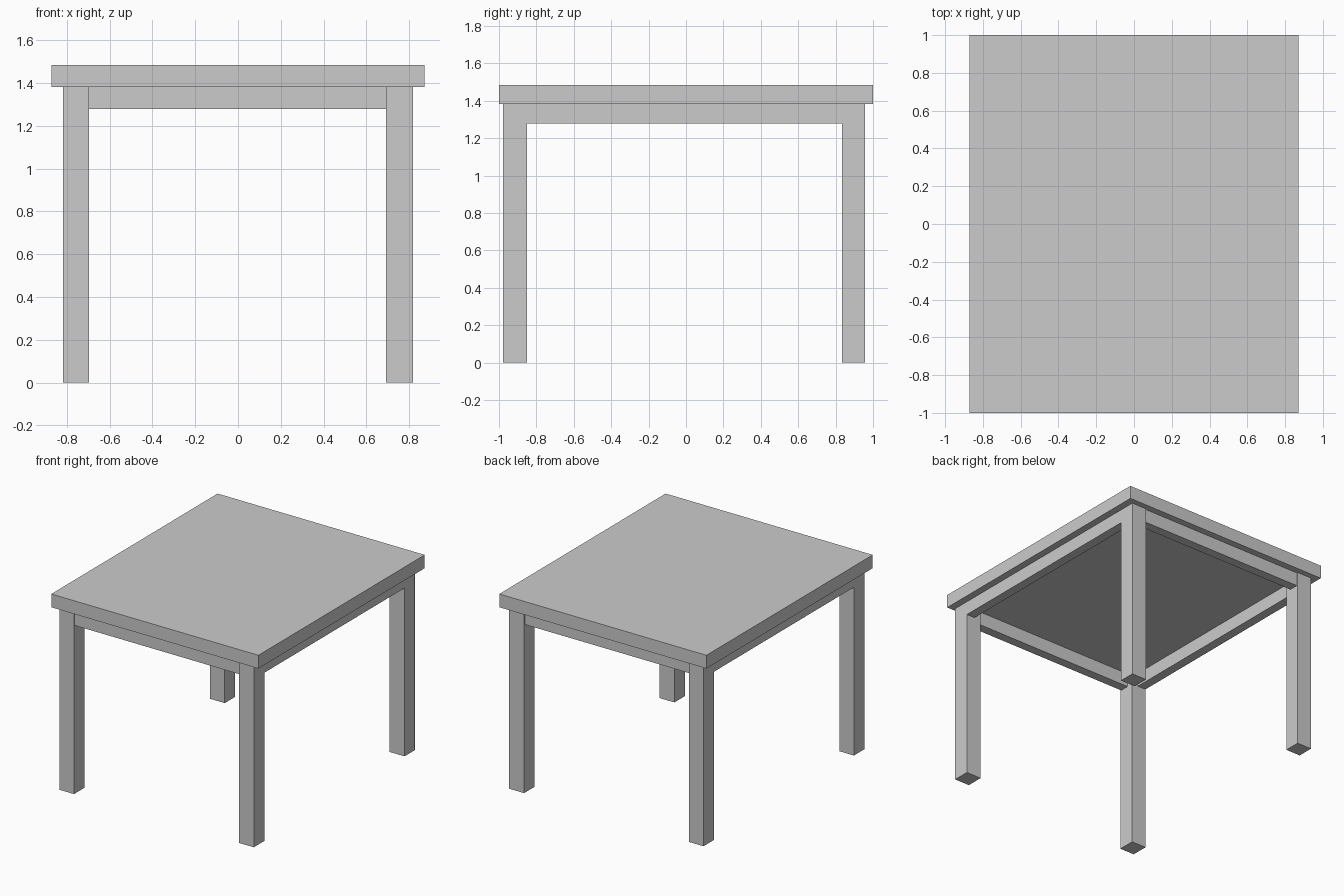
import bpy

if "Cube" in bpy.data.objects:
    bpy.data.objects.remove(bpy.data.objects["Cube"])


def box(name, x, y, z):
    """Axis-aligned box from (min, max) ranges."""
    bpy.ops.mesh.primitive_cube_add(
        size=1, location=[(a + b) / 2 for a, b in (x, y, z)])
    ob = bpy.context.object
    ob.name = name
    ob.scale = [b - a for a, b in (x, y, z)]
    bpy.ops.object.transform_apply(location=False, rotation=False, scale=True)
    return ob


# Key heights and leg footprints
APRON_Z, TOP_Z, HEIGHT = 1.28, 1.383, 1.484
LEFT, RIGHT = (-0.818, -0.696), (0.693, 0.818)
FRONT, BACK = (-0.978, -0.85), (0.834, 0.957)
THICK, RECESS = 0.07, 0.008

# Table top
box("table_top", (-0.872, 0.872), (-1, 1), (TOP_Z, HEIGHT))

# Four legs
for yname, y in (("front", FRONT), ("back", BACK)):
    for xname, x in (("left", LEFT), ("right", RIGHT)):
        box(f"{yname}_{xname}_leg", x, y, (0, TOP_Z))

# Aprons between the legs: slightly recessed front and back, flush at the sides
az = (APRON_Z, TOP_Z)
span_x, span_y = (LEFT[1], RIGHT[0]), (FRONT[1], BACK[0])
yf, yb = FRONT[0] + RECESS, BACK[1] - RECESS
box("front_apron", span_x, (yf, yf + THICK), az)
box("back_apron", span_x, (yb - THICK, yb), az)
box("left_apron", (LEFT[0], LEFT[0] + THICK), span_y, az)
box("right_apron", (RIGHT[1] - THICK, RIGHT[1]), span_y, az)
